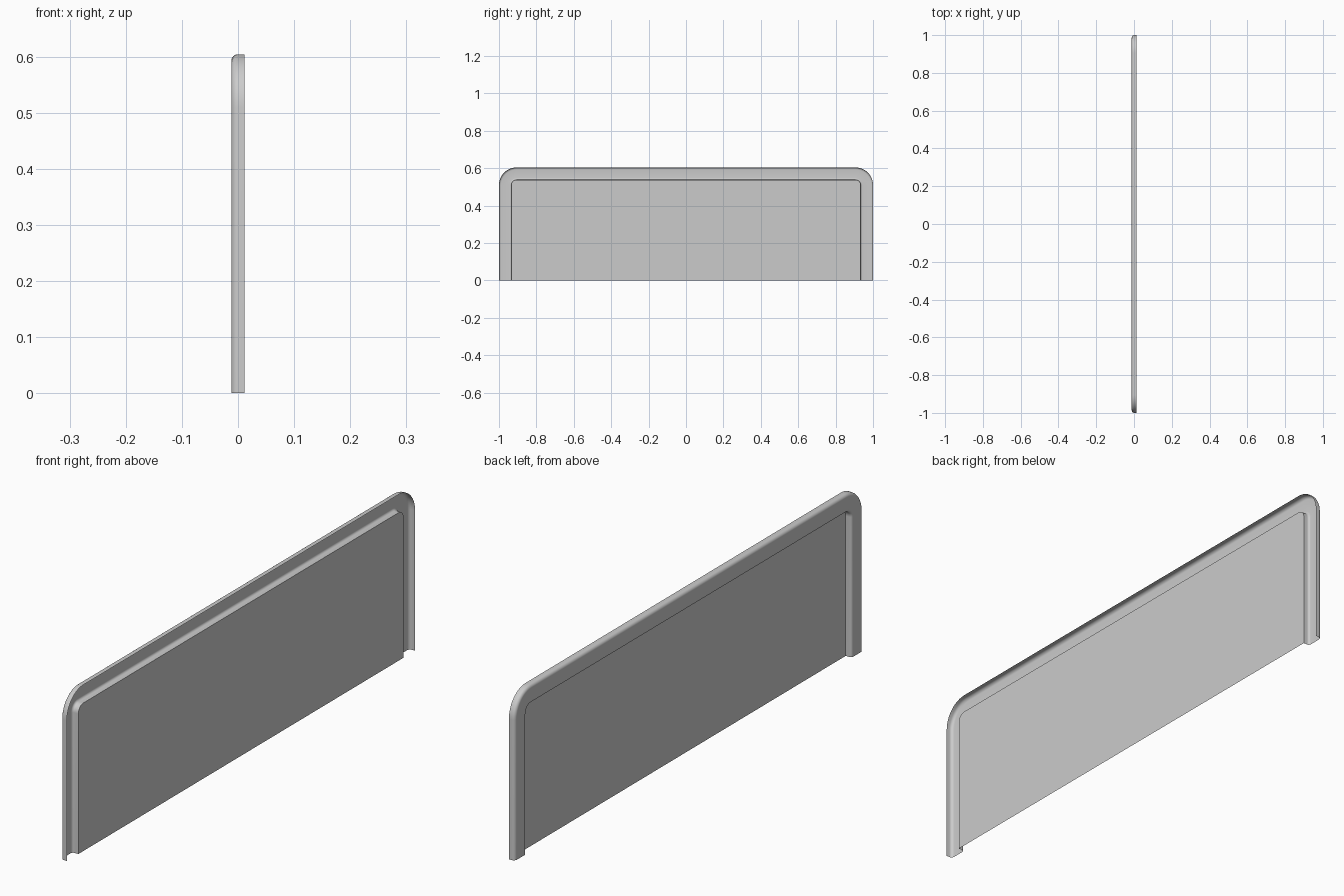
import bpy, bmesh, math

if "Cube" in bpy.data.objects:
    bpy.data.objects.remove(bpy.data.objects["Cube"])

HALF_Y, TOP, CORNER = 1.0, 0.604, 0.095   # outer outline
DEPTH, RIM = 0.012, 0.066                 # half thickness, rim width


def arc(cx, cy, r, a0, a1, n):
    return [(cx + r * math.cos(math.radians(a0 + (a1 - a0) * i / n)),
             cy + r * math.sin(math.radians(a0 + (a1 - a0) * i / n)))
            for i in range(n + 1)]


def outline(inset):
    """Upside-down U with rounded corners, moved inwards by inset, as (y, z)."""
    r, cy, cz = CORNER - inset, HALF_Y - CORNER, TOP - CORNER
    return ([(HALF_Y - inset, 0)] + arc(cy, cz, r, 0, 90, 12)
            + arc(-cy, cz, r, 90, 180, 12) + [(-HALF_Y + inset, 0)])


# Rim cross-section as (inset, x): outer lip, rounded edge, flat band, rounded step
R1, R2 = 0.012, 0.009
profile = ([(0, DEPTH)]
           + arc(R1, -DEPTH + R1, R1, 180, 270, 6)
           + arc(RIM - R2, -DEPTH + R2, R2, 270, 360, 6)
           + [(RIM, DEPTH)])

# Sweep the rim along the outline, then close the middle with the flat panel
bm = bmesh.new()
rings = [[bm.verts.new((x, y, z)) for y, z in outline(d)] for d, x in profile]
for a, b in zip(rings, rings[1:]):
    for i in range(len(a) - 1):
        bm.faces.new((a[i], a[i + 1], b[i + 1], b[i]))
bm.faces.new(rings[-1])
bmesh.ops.recalc_face_normals(bm, faces=bm.faces)
bm.normal_update()
if max(bm.faces, key=lambda f: f.calc_area()).normal.x > 0:
    bmesh.ops.reverse_faces(bm, faces=bm.faces)

mesh = bpy.data.meshes.new("headboard_panel")
bm.to_mesh(mesh)
bm.free()
panel = bpy.data.objects.new("headboard_panel", mesh)
bpy.context.collection.objects.link(panel)

# Smooth the rounded rim, keep the step corner crisp
bpy.context.view_layer.objects.active = panel
panel.select_set(True)
bpy.ops.object.shade_smooth_by_angle(angle=math.radians(35))
